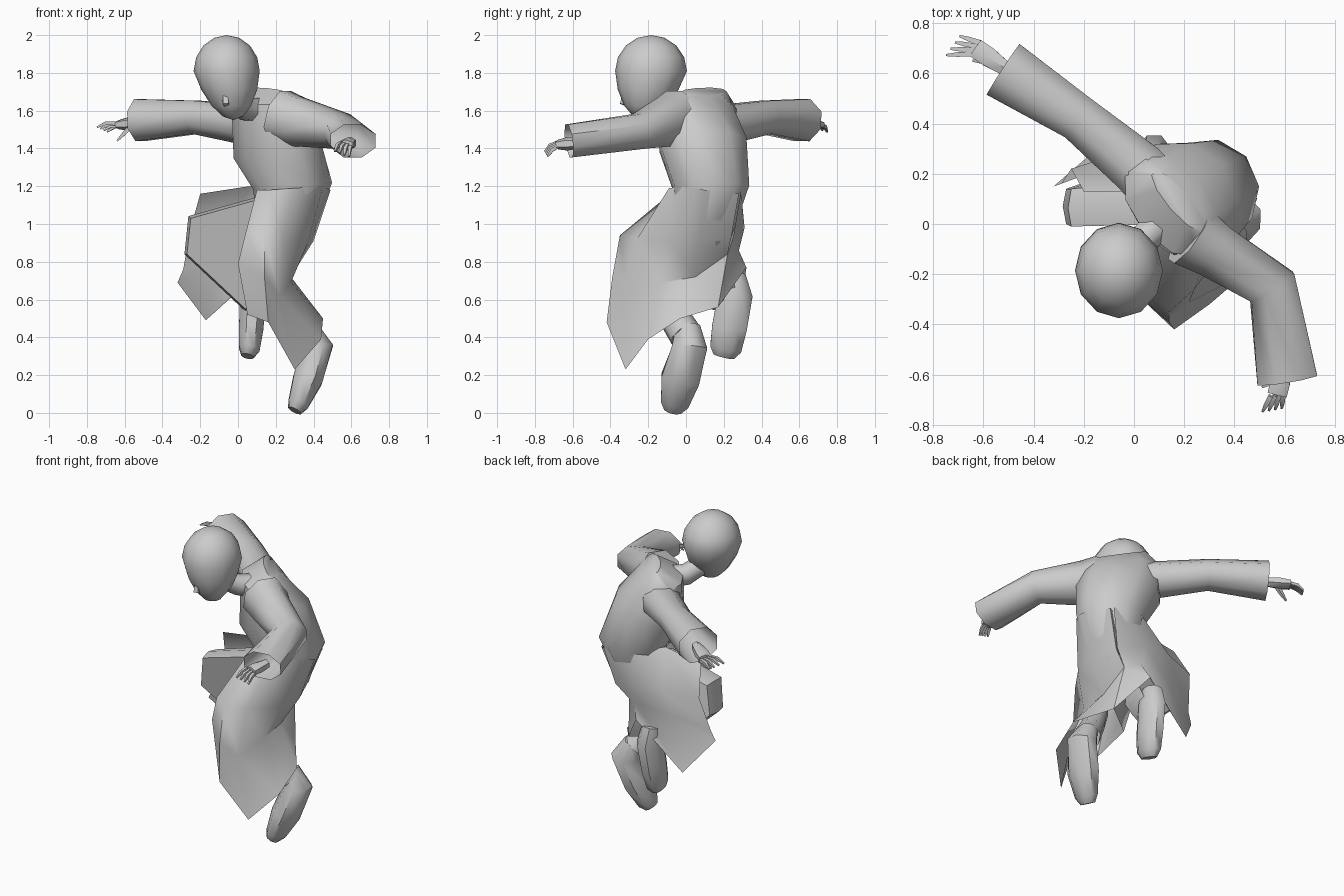
import bpy, bmesh, math
from mathutils import Vector

if "Cube" in bpy.data.objects:
    bpy.data.objects.remove(bpy.data.objects["Cube"])

# Single plain grey for the whole figure
grey = bpy.data.materials.new("plain_grey")
grey.use_nodes = True
grey.diffuse_color = (0.6, 0.6, 0.6, 1)
grey.node_tree.nodes["Principled BSDF"].inputs["Base Color"].default_value = (0.6, 0.6, 0.6, 1)


def finish(name, bm, angle=50):
    bmesh.ops.recalc_face_normals(bm, faces=bm.faces)
    mesh = bpy.data.meshes.new(name)
    bm.to_mesh(mesh)
    bm.free()
    mesh.materials.append(grey)
    obj = bpy.data.objects.new(name, mesh)
    bpy.context.collection.objects.link(obj)
    bpy.ops.object.select_all(action="DESELECT")
    obj.select_set(True)
    bpy.context.view_layer.objects.active = obj
    bpy.ops.object.shade_smooth_by_angle(angle=math.radians(angle))
    return obj


def skin(name, rows, closed=True, caps=(False, False), angle=50):
    """Join rows of points into one surface."""
    bm = bmesh.new()
    grid = [[bm.verts.new(p) for p in row] for row in rows]
    n = len(grid[0])
    for low, high in zip(grid, grid[1:]):
        for i in range(n if closed else n - 1):
            j = (i + 1) % n
            bm.faces.new((low[i], low[j], high[j], high[i]))
    for row, cap in zip((grid[0], grid[-1]), caps):
        if cap:
            bm.faces.new(row)
    return finish(name, bm, angle)


def tube(name, rings, hint=(0, 0, 1), sides=8, caps=(True, True), angle=50):
    """Loft elliptical rings (x, y, z, width, depth) along a path."""
    centres = [Vector(r[:3]) for r in rings]
    rows = []
    for i, (c, r) in enumerate(zip(centres, rings)):
        tangent = Vector()
        if i:
            tangent += (c - centres[i - 1]).normalized()
        if i < len(rings) - 1:
            tangent += (centres[i + 1] - c).normalized()
        tangent.normalize()
        u = tangent.cross(Vector(hint)).normalized()
        v = u.cross(tangent)
        rows.append([])
        for k in range(sides):
            t = math.tau * (k + 0.5) / sides
            rows[-1].append(c + u * r[3] * math.cos(t) + v * r[4] * math.sin(t))
    return skin(name, rows, True, caps, angle)


forward = (-0.75, -0.66, 0)
depth = (0, 1, 0)

# Torso, bent over and turned toward its right
tube("torso", [(.18, .09, 1.7, .16, .05), (.15, .07, 1.62, .24, .15),
               (.2, .09, 1.42, .26, .22), (.29, .13, 1.2, .21, .21),
               (.24, .09, .96, .16, .15), (.2, .03, .84, .09, .09)],
     forward, sides=10)

# Neck
tube("neck", [(.13, .03, 1.6, .07, .07), (.04, -.06, 1.61, .065, .065),
              (-.04, -.16, 1.68, .06, .06)])

# Head: a faceted ball drawn down into a chin
bm = bmesh.new()
bmesh.ops.create_uvsphere(bm, u_segments=12, v_segments=8, radius=1)
for v in bm.verts:
    x, y, z = v.co
    low = max(0, -z)
    taper = 1 - 0.22 * low
    v.co = (-.06 + .175 * x * taper + .035 * low,
            -.185 + .19 * y * taper - .04 * low,
            1.81 + .19 * z - .07 * low)
finish("head", bm, 60)

# Nose
tube("nose", [(-.07, -.32, 1.71, .015, .015), (-.065, -.335, 1.645, .022, .022),
              (-.06, -.29, 1.625, .015, .015)], depth, 4)

# Sleeves, open and flared at the cuffs
tube("right_sleeve", [(.1, .13, 1.53, .12, .13), (.02, .22, 1.53, .12, .11),
                      (-.22, .42, 1.565, .1, .095), (-.52, .615, 1.55, .13, .12)],
     caps=(True, False))
tube("left_sleeve", [(.22, -.04, 1.57, .14, .15), (.31, -.1, 1.54, .12, .14),
                     (.55, -.25, 1.49, .11, .1), (.61, -.62, 1.44, .13, .095)],
     caps=(True, False))


# Hands: palm, four fingers and a thumb
def hand(name, wrist, knuckle, tip, across, thumb, spread):
    wrist, knuckle, tip, across, thumb = map(Vector, (wrist, knuckle, tip, across, thumb))
    tube(name + "_palm", [(*wrist, .03, .03), (*wrist.lerp(knuckle, .6), .045, .035),
                          (*knuckle, .045, .025)], sides=6)
    for i in range(4):
        offset = across * (i - 1.5)
        start = knuckle + offset * .6
        end = tip + offset * spread
        middle = start.lerp(end, .55) + Vector((0, 0, .012))
        tube(f"{name}_finger_{i + 1}", [(*start, .014, .014), (*middle, .013, .013),
                                        (*end, .006, .006)], sides=4)
    base = wrist.lerp(knuckle, .4)
    tube(name + "_thumb", [(*base, .018, .018), (*base.lerp(thumb, .6), .014, .014),
                           (*thumb, .006, .006)], sides=4)


hand("right_hand", (-.5, .61, 1.54), (-.63, .7, 1.525), (-.72, .71, 1.5),
     (.018, .025, -.008), (-.64, .65, 1.44), 1)
hand("left_hand", (.6, -.56, 1.43), (.57, -.68, 1.42), (.55, -.74, 1.37),
     (.028, .005, -.01), (.51, -.65, 1.4), .9)

# Left side of the robe: over the thigh, creased, then flared to a pointed hem
skin("left_robe", [
    [(.16, -.06, 1.18), (.3, -.09, 1.19), (.45, 0, 1.2), (.49, .1, 1.18),
     (.42, .28, 1.16), (.15, .2, 1.1), (.1, 0, 1.18)],
    [(.14, -.35, .94), (.24, -.26, .92), (.37, -.08, .9), (.4, .07, .91),
     (.34, .24, .93), (.05, .1, .95), (.04, -.28, .95)],
    [(.14, -.39, .72), (.22, -.31, .62), (.28, -.13, .69), (.28, .05, .72),
     (.26, .22, .84), (.08, .1, .75), (0, -.27, .79)],
    [(.16, -.42, .48), (.3, -.32, .23), (.44, -.2, .39), (.45, -.03, .5),
     (.3, .17, .56), (.08, 0, .56), (.05, -.28, .52)]])

# Right side of the robe, draped over the raised thigh and round the seat
skin("right_robe", [
    [(.4, .29, 1.17), (.18, .29, 1.19), (.06, .13, 1.2), (-.2, .13, 1.16)],
    [(.34, .25, .93), (.17, .31, .98), (-.03, .29, 1), (-.25, .22, .98)],
    [(.26, .22, .84), (.18, .28, .86), (-.08, .24, .82), (-.29, .16, .76)],
    [(.3, .17, .56), (.14, .32, .77), (-.17, .28, .49), (-.32, .15, .69)]],
    closed=False)

# Right trouser leg, folded tightly at the knee: outline points (x, z, front y, back y)
fold = [(.18, 1.15, 0, .18), (-.25, 1.03, -.01, .14), (-.27, .84, 0, .14),
        (.04, .55, .13, .25), (.12, .6, .13, .28), (.18, .8, .03, .22)]
middle = Vector((-.04, .84))
swollen = [middle + (Vector((x, z)) - middle) * 1.06 for x, z, near, far in fold]
skin("right_trouser", [
    [(x, near, z) for x, z, near, far in fold],
    [(s.x, (near + far) / 2, s.y) for s, (x, z, near, far) in zip(swollen, fold)],
    [(x, far, z) for x, z, near, far in fold]], caps=(True, True))

# Left trouser leg
tube("left_trouser", [(.15, -.16, .75, .07, .07), (.22, -.12, .6, .07, .08),
                      (.37, 0, .41, .08, .09)], depth)

# Shoes, toes pointing down
tube("left_shoe", [(.37, .01, .45, .06, .07), (.42, .02, .35, .09, .1),
                   (.37, -.03, .18, .085, .11), (.32, -.06, .05, .06, .08),
                   (.3, -.07, 0.012, .04, .05)], depth)
tube("right_shoe", [(.07, .25, .73, .06, .07), (.08, .26, .62, .075, .1),
                    (.07, .23, .45, .07, .1), (.06, .21, .34, .06, .09),
                    (.05, .2, .3, .035, .06)], depth)
